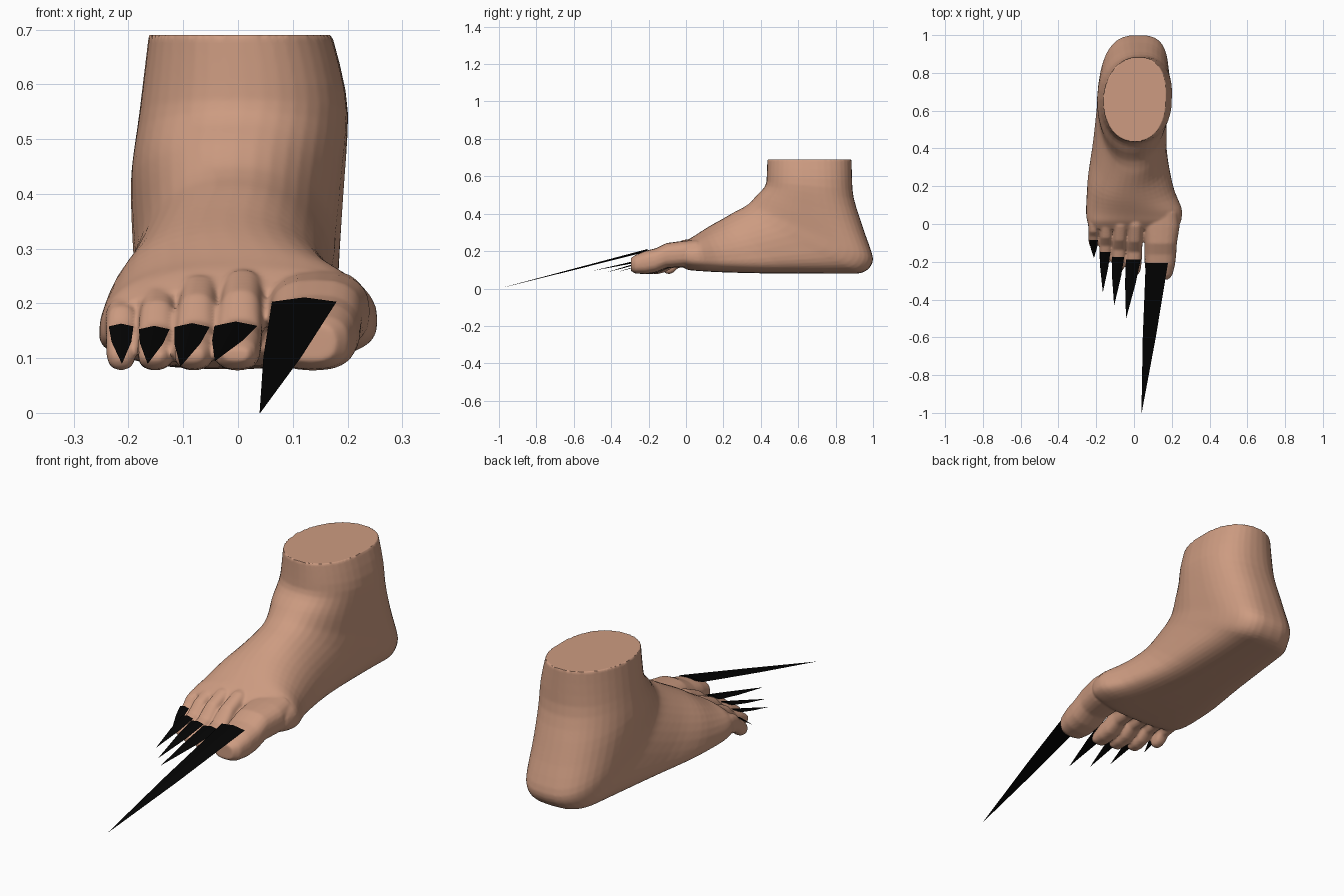
import bpy, bmesh, math

if "Cube" in bpy.data.objects:
    bpy.data.objects.remove(bpy.data.objects["Cube"])


def material(name, color):
    m = bpy.data.materials.new(name)
    m.diffuse_color = color
    m.use_nodes = True
    m.node_tree.nodes["Principled BSDF"].inputs["Base Color"].default_value = m.diffuse_color
    return m


skin = material("skin", (0.61, 0.33, 0.22, 1))
black = material("claw_black", (0.001, 0.001, 0.001, 1))


def make_object(name, rings, mat):
    """Loft closed rings of points into a capped solid."""
    bm = bmesh.new()
    rows = [[bm.verts.new(p) for p in r] for r in rings]
    n = len(rows[0])
    for a, b in zip(rows, rows[1:]):
        for i in range(n):
            j = (i + 1) % n
            bm.faces.new((a[i], a[j], b[j], b[i]))
    bm.faces.new(rows[0])
    bm.faces.new(rows[-1])
    bmesh.ops.recalc_face_normals(bm, faces=bm.faces)
    me = bpy.data.meshes.new(name)
    bm.to_mesh(me)
    bm.free()
    me.materials.append(mat)
    ob = bpy.data.objects.new(name, me)
    bpy.context.collection.objects.link(ob)
    return ob


def apply_modifier(ob, kind, **settings):
    mod = ob.modifiers.new(kind.lower(), kind)
    for key, value in settings.items():
        setattr(mod, key, value)
    bpy.context.view_layer.objects.active = ob
    bpy.ops.object.modifier_apply(modifier=mod.name)


def section(ty, tz, by, bz, x0, x1, f=0.5, n=2.0, m=2.0, skew=0.0, low=0.0, count=40):
    """Rounded ring from a top point to a bottom point; n shapes the lower half, m the upper.
    skew moves the bottom sideways, low drops the widest point of the outer (-x) side."""
    ring = []
    for i in range(count):
        a = 2 * math.pi * i / count
        c, s = math.cos(a), math.sin(a)
        g = f + low * max(0, -s)
        e = 2 / (m if c > 0 else n)
        along = g * (1 - abs(c) ** e) if c > 0 else g + (1 - g) * abs(c) ** e
        x = (x0 + x1) / 2 + (x1 - x0) / 2 * math.copysign(abs(s) ** e, s)
        x += skew * max(0, -c)
        ring.append((x, ty + (by - ty) * along, tz + (bz - tz) * along))
    return ring


def smooth_rows(rows, steps=4):
    """Softly interpolate section parameters so the loft has no hard bands."""
    out = []
    for i in range(len(rows) - 1):
        p0, p1, p2, p3 = (rows[max(0, min(len(rows) - 1, i + k))] for k in (-1, 0, 1, 2))
        for s in range(steps):
            t = s / steps
            line = []
            for a, b, c, d in zip(p0, p1, p2, p3):
                # tangents are limited to avoid overshoot
                ma = 0 if (b - a) * (c - b) <= 0 else math.copysign(min(abs(c - a) / 2, 1.5 * abs(b - a), 1.5 * abs(c - b)), c - b)
                mb = 0 if (c - b) * (d - c) <= 0 else math.copysign(min(abs(d - b) / 2, 1.5 * abs(c - b), 1.5 * abs(d - c)), c - b)
                line.append((2 * t**3 - 3 * t**2 + 1) * b + (t**3 - 2 * t**2 + t) * ma
                            + (3 * t**2 - 2 * t**3) * c + (t**3 - t**2) * mb)
            out.append(line)
    return out + [rows[-1]]


# Ankle, heel and instep: sections fan from the level ankle cut to the upright ball
foot = make_object("foot", [section(*s) for s in smooth_rows((
    (0.435, 0.69, 0.885, 0.69, -0.163, 0.17, 0.5, 2.2, 2.2, 0.02, 0),
    (0.43, 0.57, 0.89, 0.53, -0.180, 0.2, 0.5, 2.3, 2.2, 0.02, 0),
    (0.375, 0.495, 0.945, 0.33, -0.196, 0.19, 0.5, 2.5, 2.2, 0.025, 0),
    (0.325, 0.445, 1.0, 0.16, -0.192, 0.18, 0.5, 2.9, 2.2, 0.03, 0),
    (0.30, 0.43, 0.975, 0.105, -0.19, 0.178, 0.5, 3.1, 2.2, 0.025, 0),
    (0.27, 0.415, 0.91, 0.08, -0.192, 0.175, 0.5, 3.3, 2.2, 0.01, 0),
    (0.20, 0.375, 0.55, 0.08, -0.215, 0.172, 0.57, 3.3, 2.2, 0, 0.05),
    (0.12, 0.33, 0.25, 0.085, -0.247, 0.205, 0.62, 3.2, 2.2, 0, 0.1),
    (0.05, 0.285, 0.08, 0.093, -0.254, 0.255, 0.6, 3, 2.3, 0, 0.13),
    (0.01, 0.26, 0.01, 0.10, -0.247, 0.248, 0.55, 2.8, 2.5, 0, 0.13),
    (-0.03, 0.225, -0.015, 0.112, -0.230, 0.222, 0.5, 2.6, 2.6, 0, 0.1),
))], skin)

# name, root x range, tip x range, front y, knuckle z, nail z, claw tip (x, y, z), claw mid width
toes = (
    ("big", (0.052, 0.243), (0.058, 0.208), -0.295, 0.262, 0.205, (0.04, -1.0, 0.0), 0.58),
    ("second", (-0.031, 0.050), (-0.047, 0.038), -0.27, 0.268, 0.161, (-0.042, -0.50, 0.095), 0.72),
    ("third", (-0.109, -0.031), (-0.120, -0.049), -0.25, 0.258, 0.158, (-0.105, -0.43, 0.085), 0.75),
    ("fourth", (-0.181, -0.109), (-0.185, -0.122), -0.21, 0.238, 0.153, (-0.165, -0.36, 0.09), 0.75),
    ("little", (-0.243, -0.181), (-0.240, -0.188), -0.12, 0.215, 0.157, (-0.212, -0.18, 0.09), 0.8),
)

for name, root, tip, end, knuckle, nail, point, mid_width in toes:
    # Toe with a narrow neck and a rounded pad
    rings = []
    for t, top, bottom, width in (
        (-0.15, knuckle, 0.13, 0.9),
        (0.05, knuckle - 0.007, 0.115, 1.0),
        (0.35, (knuckle + nail) / 2 + 0.01, 0.110, 0.96),
        (0.55, nail + 0.010, 0.086, 1.0),
        (0.73, nail - 0.003, 0.077, 1.0),
        (0.92, nail - 0.026, 0.08, 0.9),
        (1.0, nail - 0.042, 0.094, 0.62),
    ):
        k = max(0, t)
        x0 = root[0] + (tip[0] - root[0]) * k
        x1 = root[1] + (tip[1] - root[1]) * k
        c, w = (x0 + x1) / 2, (x1 - x0) / 2 * width
        y = 0.06 if t < 0 else end * t
        rings.append(section(y, top, y, bottom, c - w, c + w, 0.5, 2.6, 2.6, count=20))
    toe = make_object(name + "_toe", rings, skin)

    # Merge the toe into the foot
    apply_modifier(foot, "BOOLEAN", operation="UNION", solver="EXACT", object=toe)
    bpy.data.objects.remove(toe)

    # Thin arched claw tapering to a point
    right = 0.18 if name == "big" else tip[1] - 0.003
    left = tip[0] + 0.004
    bx, hw, by = (left + right) / 2, (right - left) / 2, end * 0.7
    rings = []
    for t, w in ((0, 1.0), (0.5 if name == "big" else 0.4, mid_width), (1, 0.01)):
        x = bx + (point[0] - bx) * t
        y = by + (point[1] - by) * t
        z = nail + 0.006 + (point[2] - nail - 0.006) * t
        h = hw * w
        droop = min(0.22 * hw, 0.008) * w
        rings.append([(x - h, y, z - droop), (x, y, z), (x + h, y, z - droop),
                      (x, y, z - droop * 1.6)])
    make_object(name + "_claw", rings, black)

# Blend the toe roots into the ball of the foot
apply_modifier(foot, "REMESH", mode="VOXEL", voxel_size=0.006)
blend = foot.vertex_groups.new(name="toe_blend")
for v in foot.data.vertices:
    if v.co.z < 0.66:
        blend.add([v.index], min(0.8, max(0.3, (0.14 - v.co.y) / 0.06)), "REPLACE")
apply_modifier(foot, "SMOOTH", factor=0.5, iterations=9, vertex_group="toe_blend")

# Smooth skin, crisp claws
bpy.ops.object.select_all(action="DESELECT")
foot.select_set(True)
bpy.context.view_layer.objects.active = foot
bpy.ops.object.shade_smooth_by_angle(angle=math.radians(60))
